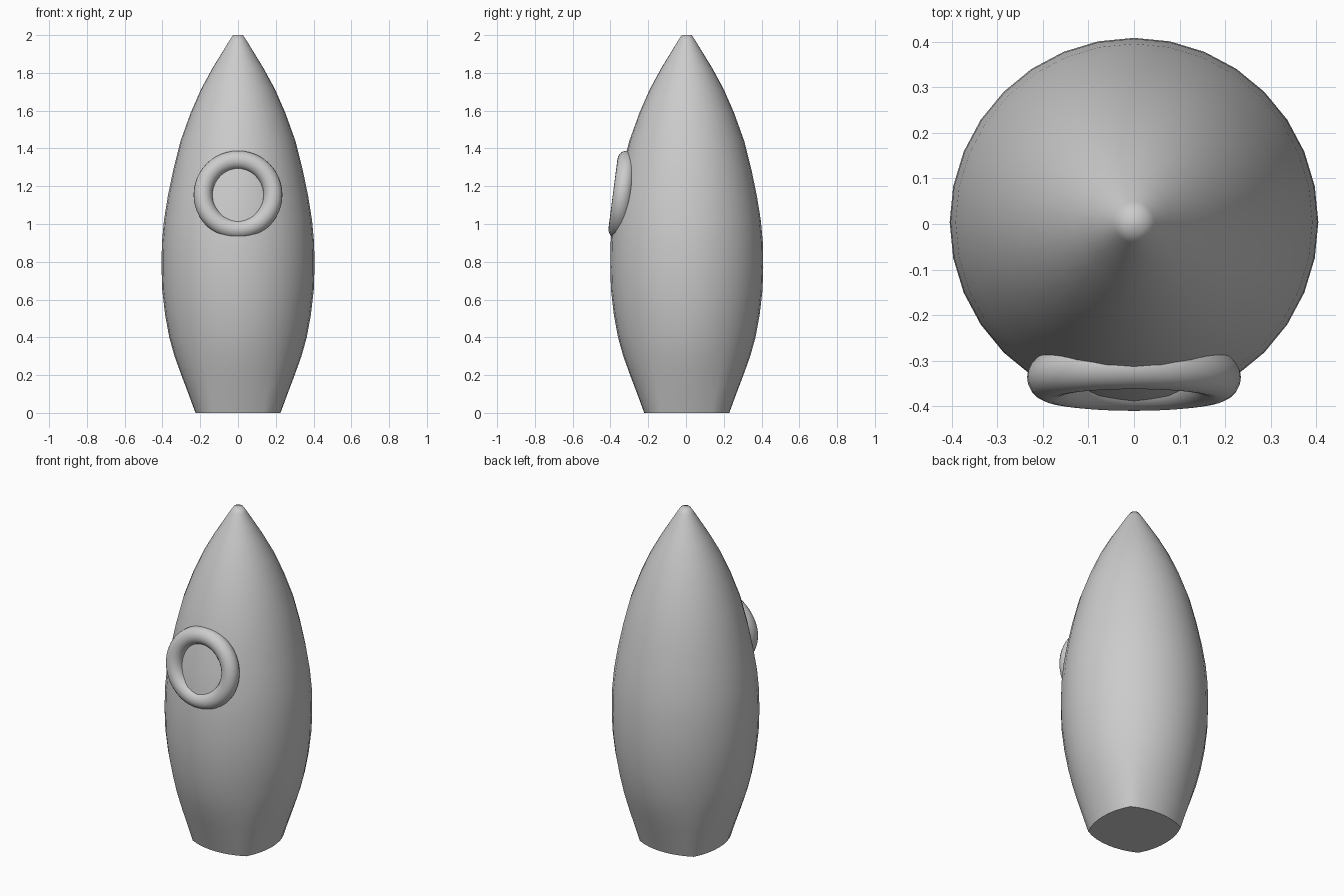
import bpy, bmesh, math

if "Cube" in bpy.data.objects:
    bpy.data.objects.remove(bpy.data.objects["Cube"])

paint = bpy.data.materials.new("light_grey")
paint.diffuse_color = (0.6, 0.6, 0.6, 1)
paint.use_nodes = True
paint.node_tree.nodes["Principled BSDF"].inputs["Base Color"].default_value = paint.diffuse_color


def smooth(obj, angle):
    bpy.ops.object.select_all(action='DESELECT')
    obj.select_set(True)
    bpy.context.view_layer.objects.active = obj
    bpy.ops.object.shade_smooth_by_angle(angle=math.radians(angle))


# Hull: a lathe profile (radius, height) whose foot blends from round to square
PROFILE = [(0.225, 0), (0.262, 0.1), (0.300, 0.2), (0.336, 0.3), (0.364, 0.4),
           (0.386, 0.52), (0.401, 0.65), (0.405, 0.77), (0.403, 0.9),
           (0.392, 1.02), (0.371, 1.15), (0.342, 1.29), (0.304, 1.44),
           (0.250, 1.59), (0.195, 1.715), (0.135, 1.825), (0.08, 1.915),
           (0.045, 1.972), (0.026, 2.0)]
SIDES = 32
CENTRE_Y = 0.004

bm = bmesh.new()
rings = []
for r, z in PROFILE:
    square = 0.131 * max(0, 1 - z / 0.42) ** 1.5
    ring = []
    for i in range(SIDES):
        a = 2 * math.pi * i / SIDES
        k = i % 8                       # steps away from the middle of a side
        k = min(k, 8 - k) / 4
        rr = r * (1 + square * k * k)
        ring.append(bm.verts.new((rr * math.cos(a), CENTRE_Y + rr * math.sin(a), z)))
    rings.append(ring)
for lo, hi in zip(rings, rings[1:]):
    for i in range(SIDES):
        j = (i + 1) % SIDES
        bm.faces.new((lo[i], lo[j], hi[j], hi[i]))
bm.faces.new(rings[0][::-1])
bm.faces.new(rings[-1])
mesh = bpy.data.meshes.new("hull")
bm.to_mesh(mesh)
bm.free()
hull = bpy.data.objects.new("hull", mesh)
bpy.context.collection.objects.link(hull)
hull.data.materials.append(paint)
smooth(hull, 65)

# Window ring: tilted torus half sunk into the front of the hull
bpy.ops.mesh.primitive_torus_add(
    major_radius=0.185, minor_radius=0.05, major_segments=48, minor_segments=20,
    location=(0, -0.337, 1.155), rotation=(math.radians(90 - 7.4), 0, 0))
ring = bpy.context.object
ring.name = "window_ring"
ring.data.materials.append(paint)
smooth(ring, 60)
